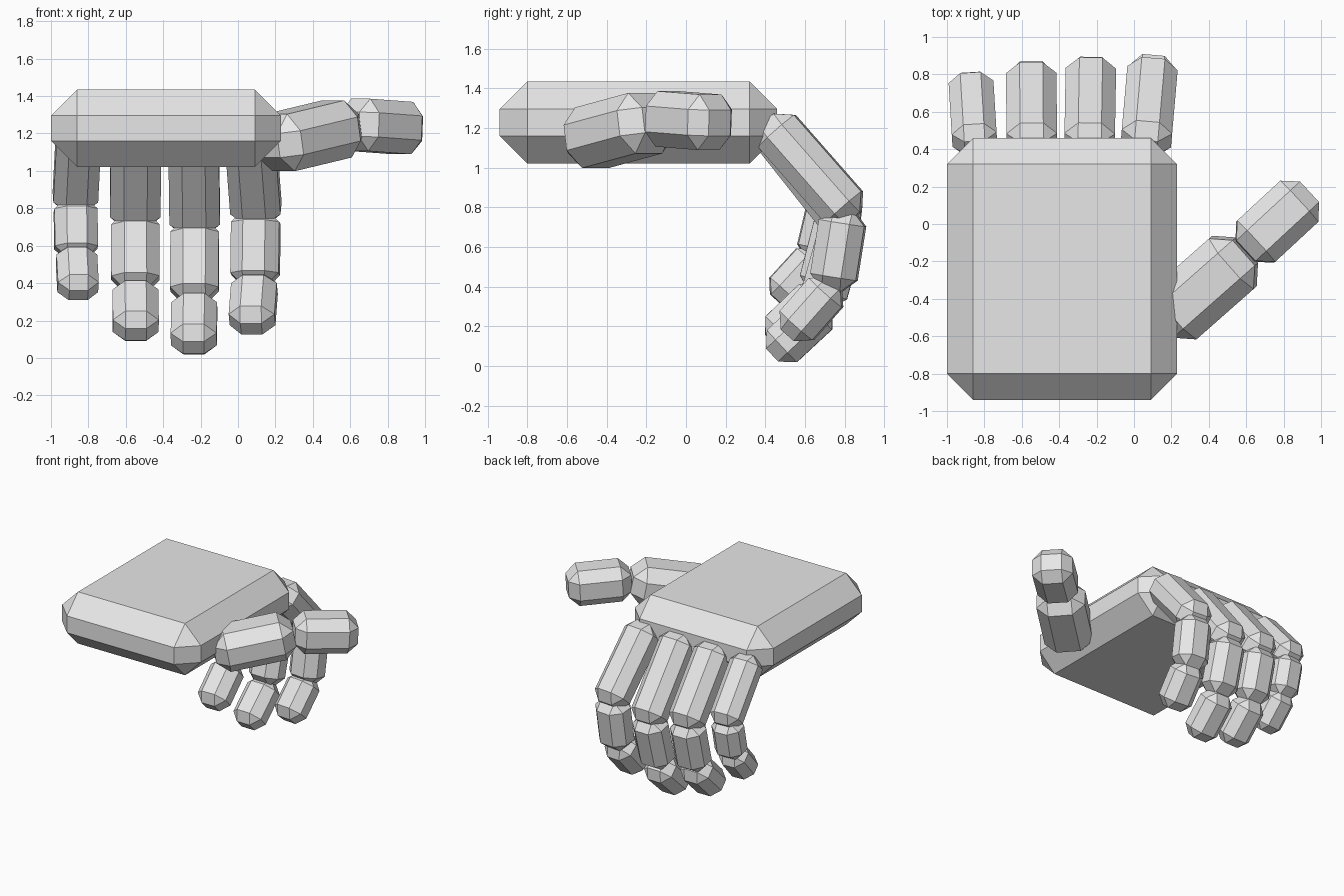
import bpy, bmesh, math
from mathutils import Matrix, Vector

if "Cube" in bpy.data.objects:
    bpy.data.objects.remove(bpy.data.objects["Cube"])

grey = bpy.data.materials.new("light grey")
grey.diffuse_color = (0.8, 0.8, 0.8, 1)
grey.use_nodes = True
grey.node_tree.nodes["Principled BSDF"].inputs["Base Color"].default_value = grey.diffuse_color


def chamfered_box(name, size, bevel, matrix):
    """Flat-shaded box with a single chamfer on every edge."""
    bm = bmesh.new()
    bmesh.ops.create_cube(bm, size=1)
    bmesh.ops.scale(bm, vec=size, verts=bm.verts)
    bmesh.ops.bevel(bm, geom=bm.edges[:], offset=bevel, offset_type='OFFSET',
                    segments=1, profile=0.5, affect='EDGES')
    bmesh.ops.transform(bm, matrix=matrix, verts=bm.verts)
    mesh = bpy.data.meshes.new(name)
    bm.to_mesh(mesh)
    bm.free()
    mesh.materials.append(grey)
    obj = bpy.data.objects.new(name, mesh)
    bpy.context.collection.objects.link(obj)
    return obj


def bone(name, start, end, side, width, thick, bevel):
    """Chamfered box running from start to end; side is its width direction."""
    start, end = Vector(start), Vector(end)
    along = (end - start).normalized()
    side = Vector(side)
    side = (side - along * side.dot(along)).normalized()
    up = along.cross(side)
    m = Matrix((side, up, along)).transposed().to_4x4()
    m.translation = (start + end) / 2
    chamfered_box(name, (width, thick, (end - start).length), bevel, m)


# Palm
chamfered_box("palm", (1.23, 1.4, 0.415), 0.14,
              Matrix.Translation((-0.385, -0.24, 1.2275)))

# Fingers: base x, sideways lean in degrees, width, then (y, z) ends per segment
fingers = {
    "little_finger": (-0.85, -3.5, 0.24,
                      ((0.41, 1.23), (0.77, 0.81)),
                      ((0.725, 0.85), (0.65, 0.53)),
                      ((0.67, 0.57), (0.455, 0.335))),
    "ring_finger": (-0.546, -0.5, 0.27,
                    ((0.40, 1.24), (0.815, 0.725)),
                    ((0.775, 0.77), (0.67, 0.36)),
                    ((0.695, 0.38), (0.43, 0.125))),
    "middle_finger": (-0.238, 1.0, 0.27,
                      ((0.40, 1.24), (0.84, 0.685)),
                      ((0.80, 0.73), (0.68, 0.30)),
                      ((0.71, 0.31), (0.435, 0.055))),
    "index_finger": (0.062, 5.0, 0.27,
                     ((0.41, 1.24), (0.845, 0.745)),
                     ((0.80, 0.79), (0.735, 0.38)),
                     ((0.75, 0.42), (0.515, 0.155))),
}
for name, (x, lean, width, *segments) in fingers.items():
    slope = math.tan(math.radians(lean))
    side = (1, -slope, 0)
    for i, (a, b) in enumerate(segments):
        taper = (1, 0.96, 0.91)[i]
        start, end = [(x + slope * (y - 0.41), y, z) for y, z in (a, b)]
        bone(f"{name}_{('base', 'middle', 'tip')[i]}", start, end, side,
             width * taper, width * taper * 0.9, width * taper * 0.27)

# Thumb
bone("thumb_base", (0.157, -0.533, 1.135), (0.595, -0.147, 1.24),
     (0.66, -0.75, 0), 0.36, 0.31, 0.09)
bone("thumb_tip", (0.596, -0.145, 1.25), (0.936, 0.17, 1.225),
     (0.68, -0.735, 0), 0.30, 0.28, 0.075)
